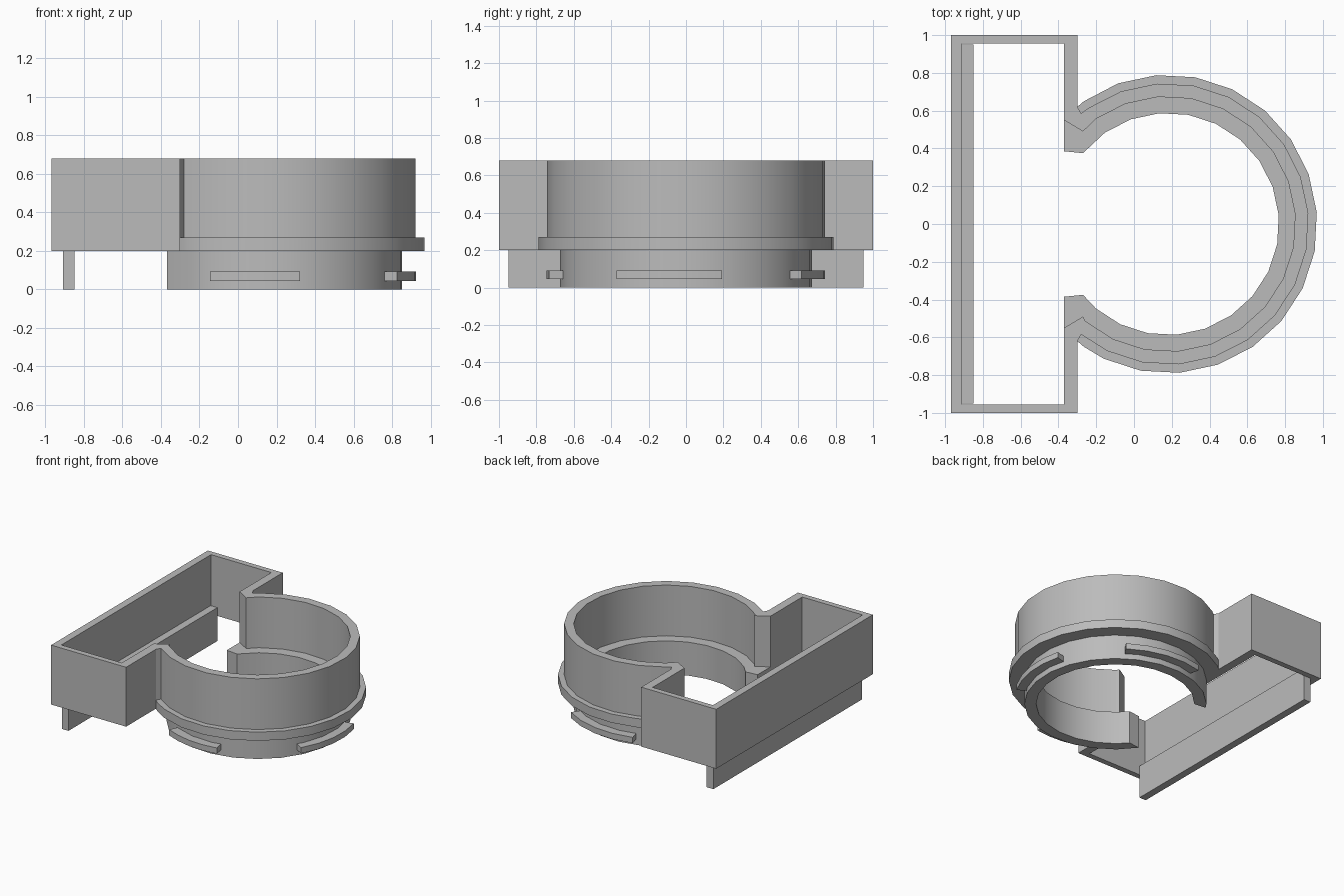
import bpy, bmesh
from math import cos, sin, radians, atan2, degrees

cube = bpy.data.objects.get("Cube")
if cube:
    bpy.data.objects.remove(cube, do_unlink=True)

grey = bpy.data.materials.new("plain grey")
grey.use_nodes = True
colour = (0.5, 0.5, 0.5, 1)
grey.diffuse_color = colour
grey.node_tree.nodes["Principled BSDF"].inputs["Base Color"].default_value = colour

CX = 0.18          # centre of the round holder
STEP = 15          # facet angle of the rings
PHASE = 4.5


def prism(name, outline, z0, z1, smooth=False):
    """Extrude a flat outline from z0 to z1."""
    bm = bmesh.new()
    base = bm.faces.new([bm.verts.new((x, y, z0)) for x, y in outline])
    top = bmesh.ops.extrude_face_region(bm, geom=[base], use_keep_orig=True)
    for v in top["geom"]:
        if isinstance(v, bmesh.types.BMVert):
            v.co.z = z1
    bmesh.ops.recalc_face_normals(bm, faces=bm.faces[:])
    mesh = bpy.data.meshes.new(name)
    bm.to_mesh(mesh)
    bm.free()
    obj = bpy.data.objects.new(name, mesh)
    mesh.materials.append(grey)
    bpy.context.collection.objects.link(obj)
    if smooth:
        bpy.ops.object.select_all(action="DESELECT")
        obj.select_set(True)
        bpy.context.view_layer.objects.active = obj
        bpy.ops.object.shade_smooth_by_angle(angle=radians(25))
    return obj


def polar(radius, angle):
    return (CX + radius * cos(radians(angle)), radius * sin(radians(angle)))


def arc(radius, end):
    """Ring corners from the -y end to the +y end, short of the end point."""
    limit = degrees(atan2(end[1], end[0] - CX)) - 2
    angles = [PHASE + STEP * k for k in range(-12, 12)]
    return [polar(radius, a) for a in angles if abs(a) < limit]


def open_ring(name, r_out, r_in, end, z0, z1):
    """C-shaped ring; end lists the points closing the +y tip, outer to inner."""
    mirrored = [(x, -y) for x, y in end]
    outline = (arc(r_out, end[0]) + end
               + arc(r_in, end[-1])[::-1] + mirrored[::-1])
    return prism(name, outline, z0, z1, smooth=True)


# Round holder: lower collar, flange and upper wall
open_ring("lower_collar", 0.675, 0.588, [(-0.37, 0.385), (-0.27, 0.375)], 0, 0.2)
open_ring("flange", 0.79, 0.588,
          [(-0.265, 0.65), (-0.3, 0.62), (-0.37, 0.55), (-0.37, 0.385), (-0.27, 0.375)],
          0.2, 0.27)
open_ring("upper_wall", 0.745, 0.675,
          [(-0.28, 0.585), (-0.3, 0.62), (-0.37, 0.55), (-0.27, 0.49)], 0.27, 0.68)

# Rectangular box walls, open towards the round holder
half = [(-0.3, 0.62), (-0.3, 1), (-0.97, 1)]
inner = [(-0.91, 0.955), (-0.37, 0.955), (-0.37, 0.55)]
flip = lambda pts: [(x, -y) for x, y in reversed(pts)]
prism("box_walls", half + flip(half) + flip(inner) + inner, 0.2, 0.68)

# Long foot plate inside the box
prism("foot_plate", [(-0.91, -0.95), (-0.85, -0.95), (-0.85, 0.95), (-0.91, 0.95)], 0, 0.27)

# Locking lugs around the collar
for name, a0, a1 in (("front_lug", -116, -79), ("side_lug", -30, 15), ("back_lug", 56, 106)):
    steps = [a0 + (a1 - a0) * i / 4 for i in range(5)]
    outline = [polar(0.745, a) for a in steps] + [polar(0.655, a) for a in reversed(steps)]
    prism(name, outline, 0.045, 0.092, smooth=True)
